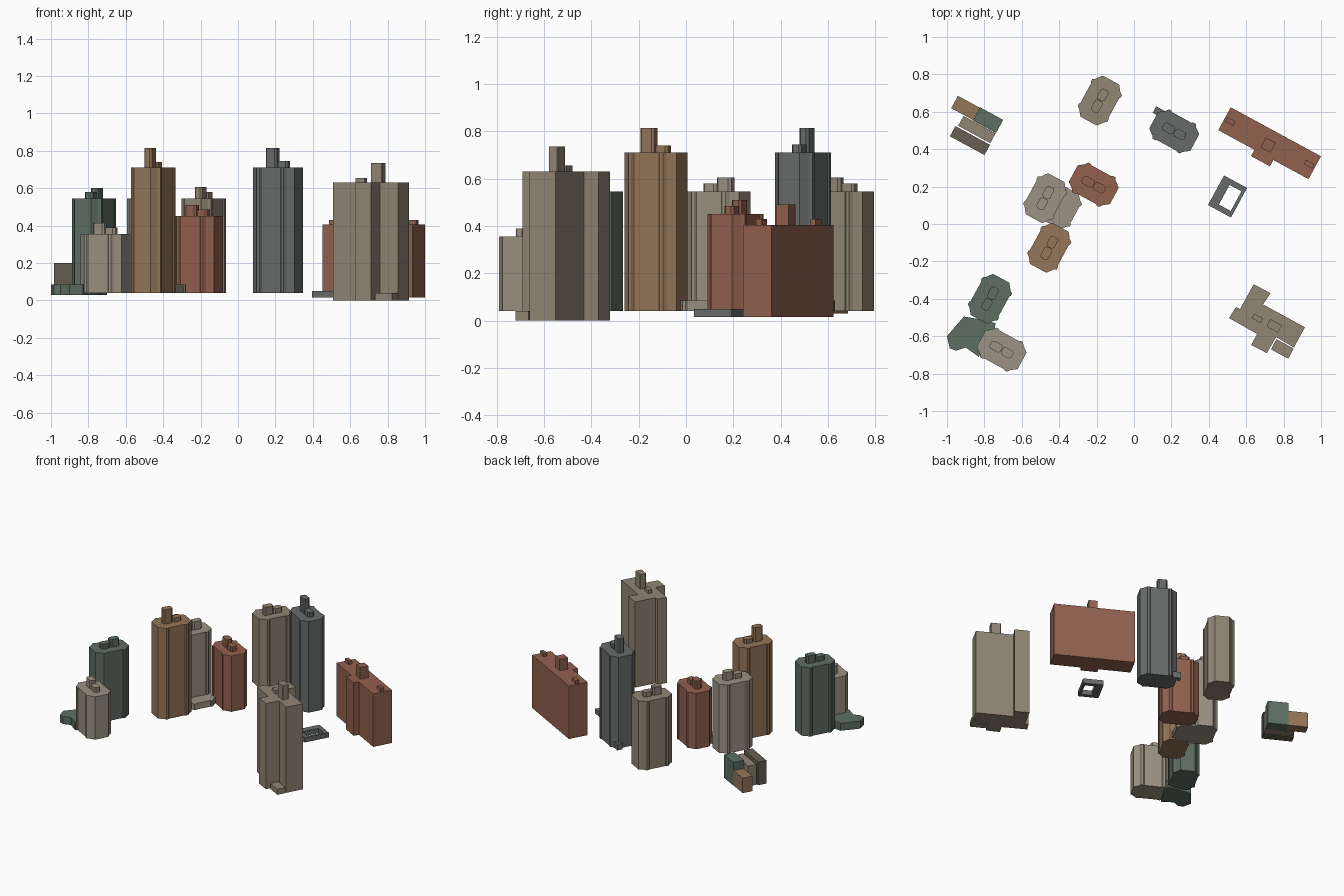
import bpy, bmesh, math
from mathutils import Matrix

if "Cube" in bpy.data.objects:
    bpy.data.objects.remove(bpy.data.objects["Cube"])

A = math.radians(-28.5)          # street grid direction
B = A + math.pi / 2


def mat(name, rgb):
    m = bpy.data.materials.new(name)
    m.diffuse_color = (*[c ** 2.2 for c in rgb], 1)
    m.use_nodes = True
    m.node_tree.nodes["Principled BSDF"].inputs["Base Color"].default_value = m.diffuse_color
    return m


RED = mat("brick_red", (.57, .38, .31))
TAN = mat("tan", (.58, .46, .35))
TAUPE = mat("taupe", (.56, .52, .45))
STONE = mat("stone", (.60, .57, .51))
GREEN = mat("green_grey", (.37, .43, .39))
SLATE = mat("slate", (.41, .42, .42))
DARK = mat("dark_taupe", (.40, .37, .33))


def prism(bm, pts, z0, z1, M=Matrix()):
    """Extrude a counter-clockwise outline from z0 to z1."""
    lo = [bm.verts.new(M @ Matrix.Translation((x, y, z0)).to_translation()) for x, y in pts]
    hi = [bm.verts.new(M @ Matrix.Translation((x, y, z1)).to_translation()) for x, y in pts]
    bm.faces.new(hi)
    bm.faces.new(lo[::-1])
    n = len(pts)
    for i in range(n):
        j = (i + 1) % n
        bm.faces.new((lo[i], lo[j], hi[j], hi[i]))


def place(x, y, ang):
    return Matrix.Translation((x, y, 0)) @ Matrix.Rotation(ang, 4, 'Z')


def finish(bm, name, material):
    bmesh.ops.recalc_face_normals(bm, faces=bm.faces)
    me = bpy.data.meshes.new(name)
    bm.to_mesh(me)
    bm.free()
    me.materials.append(material)
    bpy.context.collection.objects.link(bpy.data.objects.new(name, me))


def rect(l, w, cx=0, cy=0, c=0):
    """Rectangle outline, optionally with chamfered corners."""
    a, b = l / 2, w / 2
    if not c:
        p = [(a, -b), (a, b), (-a, b), (-a, -b)]
    else:
        p = [(a, c - b), (a, b - c), (a - c, b), (c - a, b),
             (-a, b - c), (-a, c - b), (c - a, -b), (a - c, -b)]
    return [(x + cx, y + cy) for x, y in p]


def outline(s=1):
    """Chamfered tower plan with small corner lips, mirrored from one quarter."""
    q = [(.125 * s, .05), (.092 * s, .075), (.082 * s, .09), (.066 * s, .09), (.06 * s, .085)]
    half = q + [(-x, y) for x, y in q[::-1]]
    return half + [(-x, -y) for x, y in half]


def tower(name, x, y, ang, top, high, low, side, material):
    """Chamfered tower with a tall and a short roof house along its axis."""
    bm = bmesh.new()
    M = place(x, y, ang)
    prism(bm, outline(), .04, top, M)
    prism(bm, rect(.068, .046, .034 * side, 0, .01), top, high, M)
    prism(bm, rect(.064, .046, -.034 * side, 0, .01), top, low, M)
    finish(bm, name, material)


def box(name, x, y, l, w, z0, z1, material):
    bm = bmesh.new()
    prism(bm, rect(l, w), z0, z1, place(x, y, A))
    finish(bm, name, material)


# chamfered towers
tower("north_tower", -.183, .66, B, .545, .605, .58, -1, TAUPE)
tower("slate_tower", .215, .495, A, .71, .815, .745, -1, SLATE)
tower("red_tower", -.215, .21, A, .45, .51, .485, -1, RED)
tower("stone_tower", -.475, .138, B, .545, .605, .58, 1, STONE)
tower("tan_tower", -.453, -.127, B, .71, .815, .74, -1, TAN)
tower("green_tower", -.77, -.4, B, .545, .6, .58, 1, GREEN)
tower("short_tower", -.708, -.672, A, .355, .415, .39, -1, STONE)
box("slate_annex", .14, .595, .07, .04, .04, .085, SLATE)

# low podiums
bm = bmesh.new()
prism(bm, outline(.85), .04, .085, place(-.39, .09, B))
finish(bm, "stone_podium", STONE)
bm = bmesh.new()
prism(bm, [(-.91, -.495), (-1, -.6), (-.985, -.665), (-.95, -.677), (-.9, -.66),
           (-.83, -.71), (-.75, -.58), (-.74, -.53), (-.82, -.51)][::1], .03, .085)
finish(bm, "green_podium", GREEN)

# long red slab block with bay and roof houses
bm = bmesh.new()
M = place(.725, .432, A)
prism(bm, rect(.549, .139), .015, .405, M)
prism(bm, rect(.115, .05, .003, -.083), .015, .405, M)
prism(bm, rect(.06, .06, -.002, -.013), .405, .49, M)
for s in (-1, 1):
    prism(bm, rect(.05, .026, .24 * s, .002), .405, .43, M)
finish(bm, "red_slab", RED)

# low courtyard building made of four wings
bm = bmesh.new()
M = place(.5, .147, A)
prism(bm, rect(.05, .18, -.045, 0), .015, .05, M)
prism(bm, rect(.018, .18, .061, 0), .015, .05, M)
prism(bm, rect(.072, .03, .016, -.075), .015, .05, M)
prism(bm, rect(.072, .03, .016, .075), .015, .05, M)
finish(bm, "courtyard_building", SLATE)

# stepped cross-plan tower with entrance block
bm = bmesh.new()
prism(bm, [(.64, -.322), (.73, -.37), (.69, -.43), (.914, -.552), (.855, -.66), (.76, -.605),
           (.71, -.69), (.626, -.647), (.658, -.588), (.508, -.503), (.545, -.444), (.567, -.455)],
      0, .63)
prism(bm, rect(.07, .045, 0, 0, .004), .63, .735, place(.75, -.545, A))
prism(bm, rect(.055, .028), .63, .655, place(.66, -.505, A))
prism(bm, rect(.105, .062), 0, .04, place(.793, -.668, A))
finish(bm, "cross_tower", TAUPE)

# small house cluster
box("tan_house", -.9, .62, .135, .075, .03, .14, TAN)
box("green_house", -.78, .555, .14, .08, .03, .2, GREEN)
box("taupe_house", -.84, .505, .195, .06, .03, .18, TAUPE)
box("dark_house", -.877, .446, .21, .062, .03, .2, DARK)
